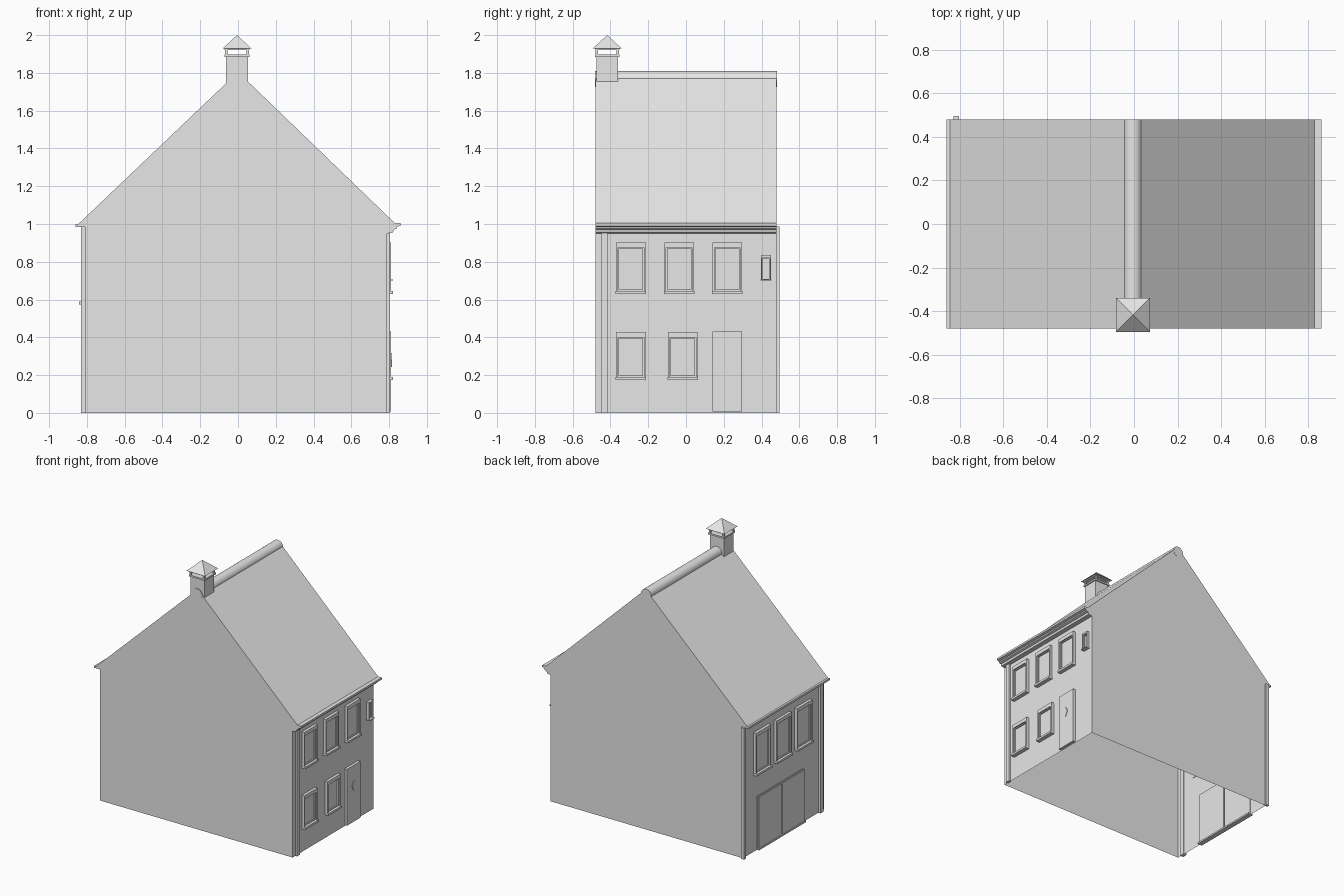
import bpy, bmesh, math
from mathutils import Matrix

cube = bpy.data.objects.get("Cube")
if cube:
    bpy.data.objects.remove(cube, do_unlink=True)

grey = bpy.data.materials.new("plain_grey")
grey.use_nodes = True
grey.diffuse_color = (0.8, 0.8, 0.8, 1)
grey.node_tree.nodes["Principled BSDF"].inputs["Base Color"].default_value = (0.8, 0.8, 0.8, 1)


def finish(name, bm):
    mesh = bpy.data.meshes.new(name)
    bm.to_mesh(mesh)
    bm.free()
    mesh.materials.append(grey)
    obj = bpy.data.objects.new(name, mesh)
    bpy.context.collection.objects.link(obj)
    return obj


def add_box(bm, x, y, z):
    size = [abs(b - a) for a, b in (x, y, z)]
    mid = [(a + b) / 2 for a, b in (x, y, z)]
    bmesh.ops.create_cube(bm, size=1, matrix=Matrix.Translation(mid) @ Matrix.Diagonal((*size, 1)))


def boxes(name, *parts):
    bm = bmesh.new()
    for part in parts:
        add_box(bm, *part)
    return finish(name, bm)


DEPTH = 0.48
WALL = {1: 0.79, -1: -0.81}   # the two facade planes


# House shell: gable profile swept along y, open underneath
profile = [(-0.81, 0), (-0.81, 0.985), (-0.86, 0.985), (-0.86, 1.0), (-0.845, 1.0),
           (0, 1.805), (0.83, 1.005), (0.86, 1.005), (0.86, 0.99), (0.84, 0.985),
           (0.84, 0.975), (0.825, 0.97), (0.82, 0.955), (0.79, 0.95), (0.79, 0)]
bm = bmesh.new()
front = [bm.verts.new((x, -DEPTH, z)) for x, z in profile]
back = [bm.verts.new((x, DEPTH, z)) for x, z in profile]
bm.faces.new(front[::-1])
bm.faces.new(back)
for i in range(len(profile) - 1):
    bm.faces.new((front[i], front[i + 1], back[i + 1], back[i]))
finish("house_shell", bm)

# Rounded ridge tile
bm = bmesh.new()
bmesh.ops.create_cone(bm, cap_ends=True, segments=24, radius1=0.042, radius2=0.042, depth=2 * DEPTH + 0.002,
                      matrix=Matrix.Translation((-0.005, 0, 1.767)) @ Matrix.Rotation(math.pi / 2, 4, "X"))
for face in bm.faces:
    face.smooth = len(face.verts) == 4
for edge in bm.edges:
    edge.smooth = all(face.smooth for face in edge.link_faces)
finish("ridge_tile", bm)

# Chimney: stack, collar, corner posts and pyramid cap
CX, CY = -0.005, -0.417


def centred(half, z0, z1):
    return (CX - half, CX + half), (CY - half, CY + half), (z0, z1)


boxes("chimney_stack", centred(0.058, 1.66, 1.887))
boxes("chimney_collar", centred(0.066, 1.885, 1.897))
boxes("chimney_posts", *[((CX + sx * 0.05, CX + sx * 0.063), (CY + sy * 0.05, CY + sy * 0.063), (1.895, 1.925))
                         for sx in (-1, 1) for sy in (-1, 1)])
boxes("chimney_cap_plate", centred(0.066, 1.92, 1.93))
bm = bmesh.new()
bmesh.ops.create_cone(bm, cap_ends=True, segments=4, radius1=0.078 * math.sqrt(2), radius2=0, depth=0.072,
                      matrix=Matrix.Translation((CX, CY, 1.964)) @ Matrix.Rotation(math.pi / 4, 4, "Z"))
finish("chimney_cap", bm)


# Window: raised frame, lintel, sash, recessed pane and projecting sill
def window(name, side, y0, y1, z0, z1, lintel=0.028, sill=0.016, rim=0.01):
    w = WALL[side]

    def out(depth):
        return w - side * 0.004, w + side * depth

    bottom, top = z0 + sill, z1 - lintel
    boxes(name + "_frame",
          (out(0.021), (y0, y0 + rim), (bottom, top)),
          (out(0.021), (y1 - rim, y1), (bottom, top)),
          (out(0.021), (y0, y1), (top, z1)))
    a, b = y0 + rim, y1 - rim
    s = rim * 0.6
    boxes(name + "_sash",
          (out(0.012), (a, a + s), (bottom, top)),
          (out(0.012), (b - s, b), (bottom, top)),
          (out(0.012), (a, b), (top - s, top)),
          (out(0.012), (a, b), (bottom, bottom + s)))
    boxes(name + "_pane", (out(0.003), (a, b), (bottom, top)))
    boxes(name + "_sill", (out(0.031), (y0 - 0.002, y1 + 0.002), (z0, bottom)))


for i, y in enumerate((-0.37, -0.115, 0.14)):
    window(f"upper_window_{i + 1}", 1, y, y + 0.157, 0.63, 0.903)
for i, y in enumerate((-0.37, -0.095)):
    window(f"lower_window_{i + 1}", 1, y, y + 0.157, 0.175, 0.427)
window("small_window", 1, 0.397, 0.45, 0.70, 0.835, lintel=0.014, sill=0.006, rim=0.006)
for i, y in enumerate((-0.315, -0.07, 0.175)):
    window(f"rear_window_{i + 1}", -1, y, y + 0.18, 0.575, 0.895)

# Entrance door with a diamond light
boxes("entrance_door", ((0.785, 0.81), (0.14, 0.297), (0.008, 0.432)))
bm = bmesh.new()
bmesh.ops.create_cone(bm, cap_ends=True, segments=4, radius1=0.038, radius2=0.038, depth=0.008,
                      matrix=Matrix.Translation((0.81, 0.217, 0.28)) @ Matrix.Diagonal((1, 0.55, 1, 1))
                      @ Matrix.Rotation(math.pi / 2, 4, "Y"))
finish("door_diamond", bm)

# Pair of garage doors with surround and threshold
boxes("garage_doors", *[((-0.822, -0.8), y, (0.012, 0.395)) for y in ((-0.235, 0.03), (0.042, 0.307))])
boxes("garage_surround",
      ((-0.815, -0.803), (-0.243, 0.315), (0.395, 0.403)),
      ((-0.815, -0.803), (-0.243, -0.235), (0, 0.395)),
      ((-0.815, -0.803), (0.307, 0.315), (0, 0.395)))
boxes("garage_threshold", ((-0.828, -0.79), (-0.243, 0.315), (0, 0.012)))

# Square downpipes
boxes("street_downpipe", ((0.783, 0.805), (-0.448, -0.415), (0, 0.952)))
boxes("rear_downpipe", ((-0.83, -0.803), (-0.45, -0.415), (0, 0.986)))
boxes("gable_downpipe", ((-0.83, -0.803), (0.475, 0.495), (0, 0.986)))
